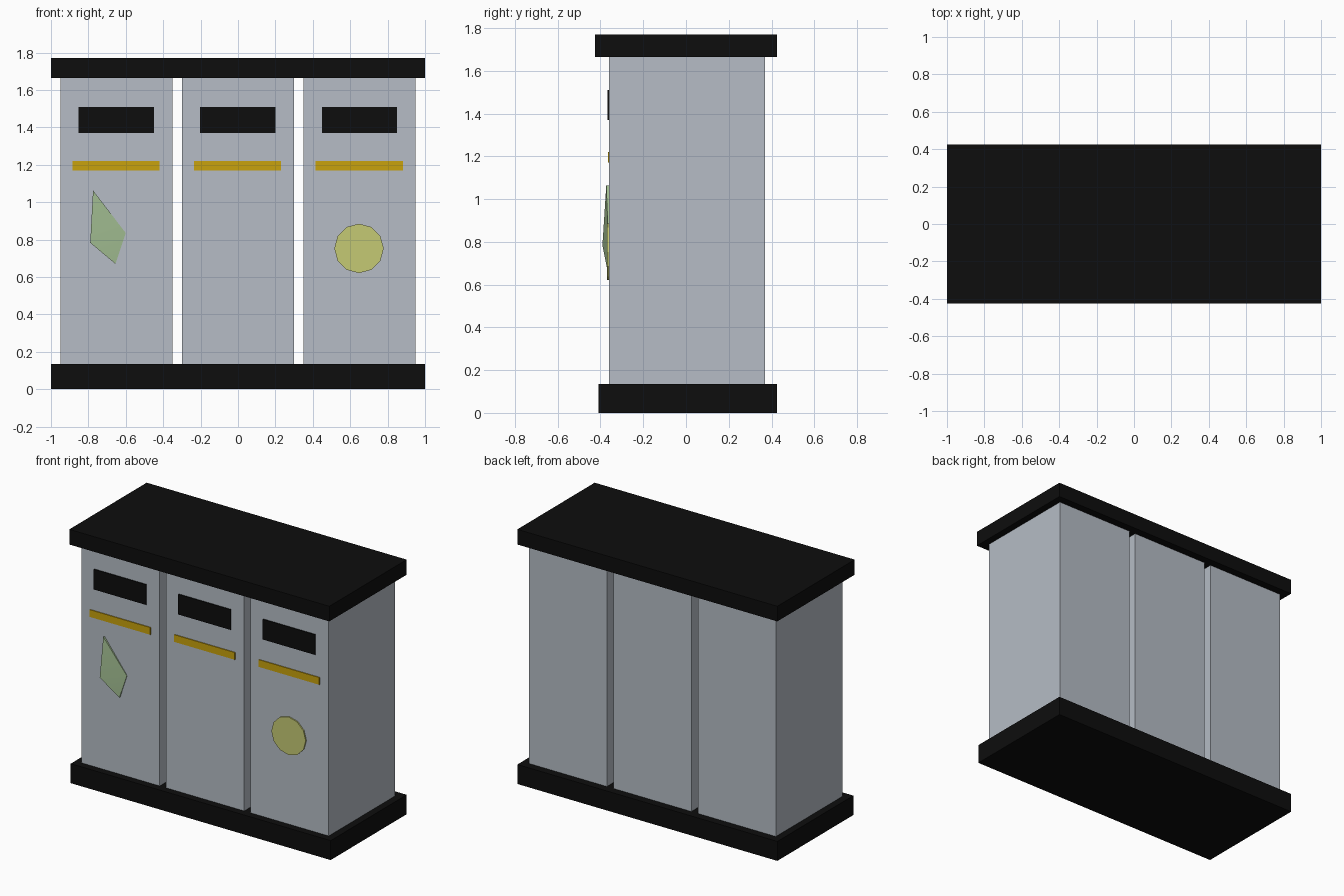
import bpy, bmesh, math
from mathutils import Matrix

if "Cube" in bpy.data.objects:
    bpy.data.objects.remove(bpy.data.objects["Cube"])


def material(name, rgb):
    m = bpy.data.materials.new(name)
    m.diffuse_color = (*rgb, 1)
    m.use_nodes = True
    m.node_tree.nodes["Principled BSDF"].inputs["Base Color"].default_value = m.diffuse_color
    return m


GREY = material("grey_metal", (0.465, 0.507, 0.563))
BLACK = material("black", (0.004, 0.004, 0.004))
YELLOW = material("amber", (0.58, 0.36, 0.004))
GREEN = material("leaf_green", (0.36, 0.51, 0.285))
LIME = material("pale_yellow", (0.56, 0.59, 0.175))


def add(name, bm, mat):
    bmesh.ops.recalc_face_normals(bm, faces=bm.faces[:])
    me = bpy.data.meshes.new(name)
    bm.to_mesh(me)
    bm.free()
    me.materials.append(mat)
    ob = bpy.data.objects.new(name, me)
    bpy.context.collection.objects.link(ob)
    return ob


def box(name, x, y, z, mat):
    """Box from (min, max) ranges on each axis."""
    bm = bmesh.new()
    bmesh.ops.create_cube(bm, size=1)
    for v in bm.verts:
        for i, r in enumerate((x, y, z)):
            v.co[i] = r[0] if v.co[i] < 0 else r[1]
    return add(name, bm, mat)


# Plinth and lid
box("base", (-1, 1), (-0.41, 0.425), (0, 0.135), BLACK)
box("lid", (-1, 1), (-0.425, 0.425), (1.665, 1.77), BLACK)

# Three bins, each with a slot and a coloured strip
for side, cx in (("left", -0.65), ("middle", 0), ("right", 0.65)):
    box(side + "_bin", (cx - 0.3, cx + 0.3), (-0.36, 0.37), (0.135, 1.665), GREY)
    box(side + "_slot", (cx - 0.202, cx + 0.2), (-0.368, -0.36), (1.37, 1.51), BLACK)
    box(side + "_strip", (cx - 0.235, cx + 0.231), (-0.366, -0.36), (1.17, 1.22), YELLOW)

# Tilted leaf badge: front outline closed back onto the bin
outline = [(-0.775, -0.373, 1.063), (-0.60, -0.364, 0.835),
           (-0.655, -0.368, 0.67), (-0.79, -0.391, 0.783)]
bm = bmesh.new()
front = [bm.verts.new(p) for p in outline]
back = [bm.verts.new((p[0], -0.36, p[2])) for p in outline]
bm.faces.new((front[0], front[1], front[3]))
bm.faces.new((front[1], front[2], front[3]))
bm.faces.new(back)
for i in range(4):
    j = (i + 1) % 4
    bm.faces.new((front[i], front[j], back[j], back[i]))
leaf = add("leaf_badge", bm, GREEN)
bpy.context.view_layer.objects.active = leaf
leaf.select_set(True)
bpy.ops.object.shade_smooth_by_angle(angle=math.radians(40))

# Round badge
bm = bmesh.new()
bmesh.ops.create_cone(bm, cap_ends=True, segments=12, radius1=0.132, radius2=0.132, depth=0.009,
                      matrix=Matrix.Translation((0.647, -0.3645, 0.753)) @ Matrix.Rotation(math.pi / 2, 4, 'X'))
add("round_badge", bm, LIME)
